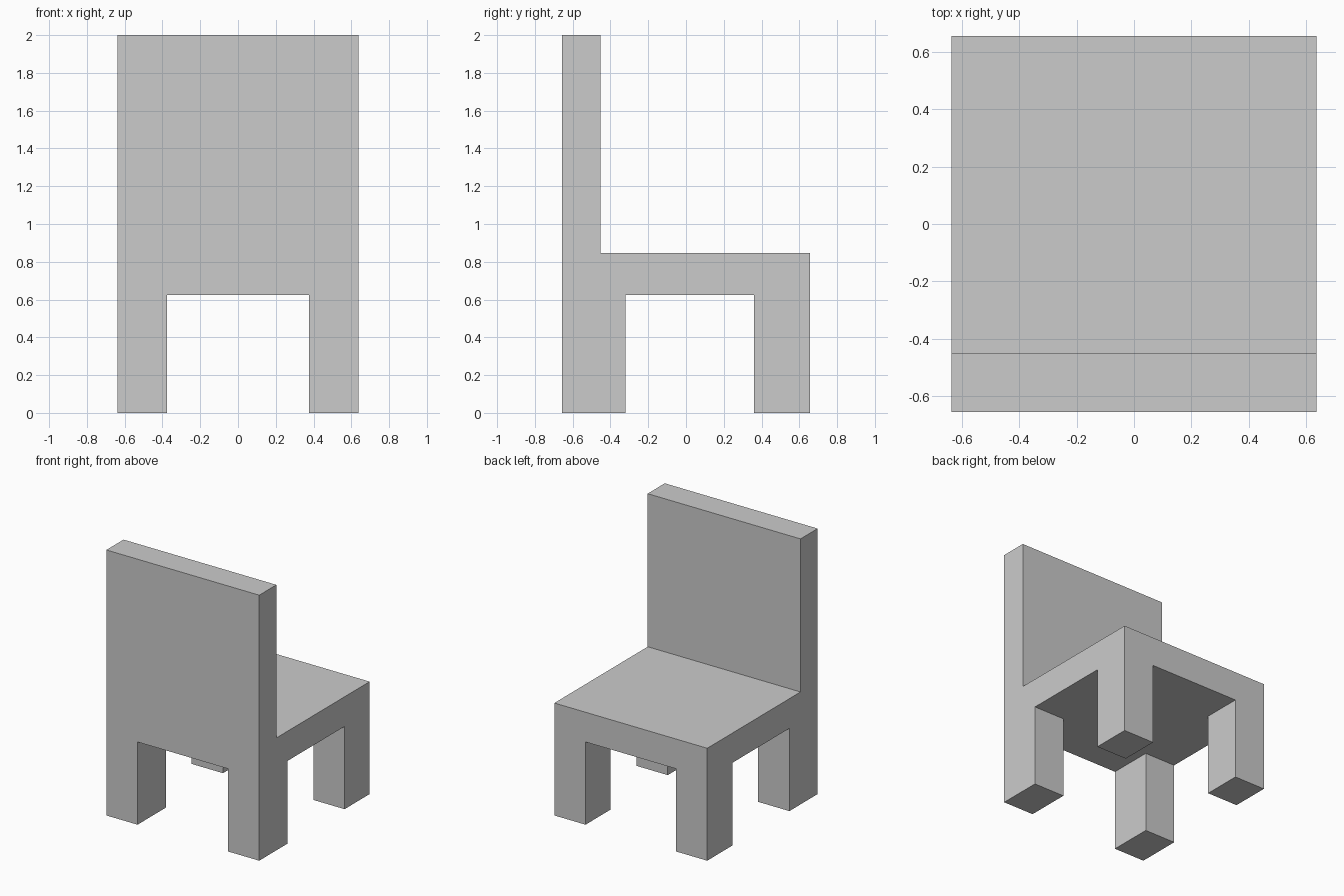
import bpy
import bmesh
from math import radians

if "Cube" in bpy.data.objects:
    bpy.data.objects.remove(bpy.data.objects["Cube"])

HALF_W, HALF_D, HEIGHT = 0.637, 0.657, 2.0
SEAT_BOTTOM, SEAT_TOP = 0.623, 0.847
LEG_X = 0.377                       # inner sides of the legs
BACK_LEG_Y, FRONT_LEG_Y = -0.321, 0.359
BACKREST_Y = -0.453                 # face of the backrest

bm = bmesh.new()


def cut(axis, at):
    """Slice the whole mesh with a plane across one axis."""
    point, normal = [0, 0, 0], [0, 0, 0]
    point[axis], normal[axis] = at, 1
    bmesh.ops.bisect_plane(bm, geom=bm.verts[:] + bm.edges[:] + bm.faces[:],
                           plane_co=point, plane_no=normal)


def pull(side, target_z, test):
    """Extrude the upward (1) or downward (-1) faces passing the test to a height."""
    bm.normal_update()
    faces = [f for f in bm.faces
             if f.normal.z * side > 0.9 and test(f.calc_center_median())]
    result = bmesh.ops.extrude_face_region(bm, geom=faces)
    for item in result["geom"]:
        if isinstance(item, bmesh.types.BMVert):
            item.co.z = target_z


# Seat slab
bmesh.ops.create_cube(bm, size=2)
for v in bm.verts:
    v.co = (v.co.x * HALF_W, v.co.y * HALF_D,
            SEAT_TOP if v.co.z > 0 else SEAT_BOTTOM)
for x in (-LEG_X, LEG_X):
    cut(0, x)
for y in (BACKREST_Y, BACK_LEG_Y, FRONT_LEG_Y):
    cut(1, y)

# Four legs pulled down from the corners
pull(-1, 0, lambda c: abs(c.x) > LEG_X and not BACK_LEG_Y < c.y < FRONT_LEG_Y)

# Backrest pulled up from the rear strip
pull(1, HEIGHT, lambda c: c.y < BACKREST_Y)

# Merge flat areas into clean faces
bmesh.ops.dissolve_limit(bm, angle_limit=radians(1),
                         verts=bm.verts[:], edges=bm.edges[:])
bmesh.ops.recalc_face_normals(bm, faces=bm.faces[:])

mesh = bpy.data.meshes.new("chair")
bm.to_mesh(mesh)
bm.free()
bpy.context.collection.objects.link(bpy.data.objects.new("chair", mesh))
